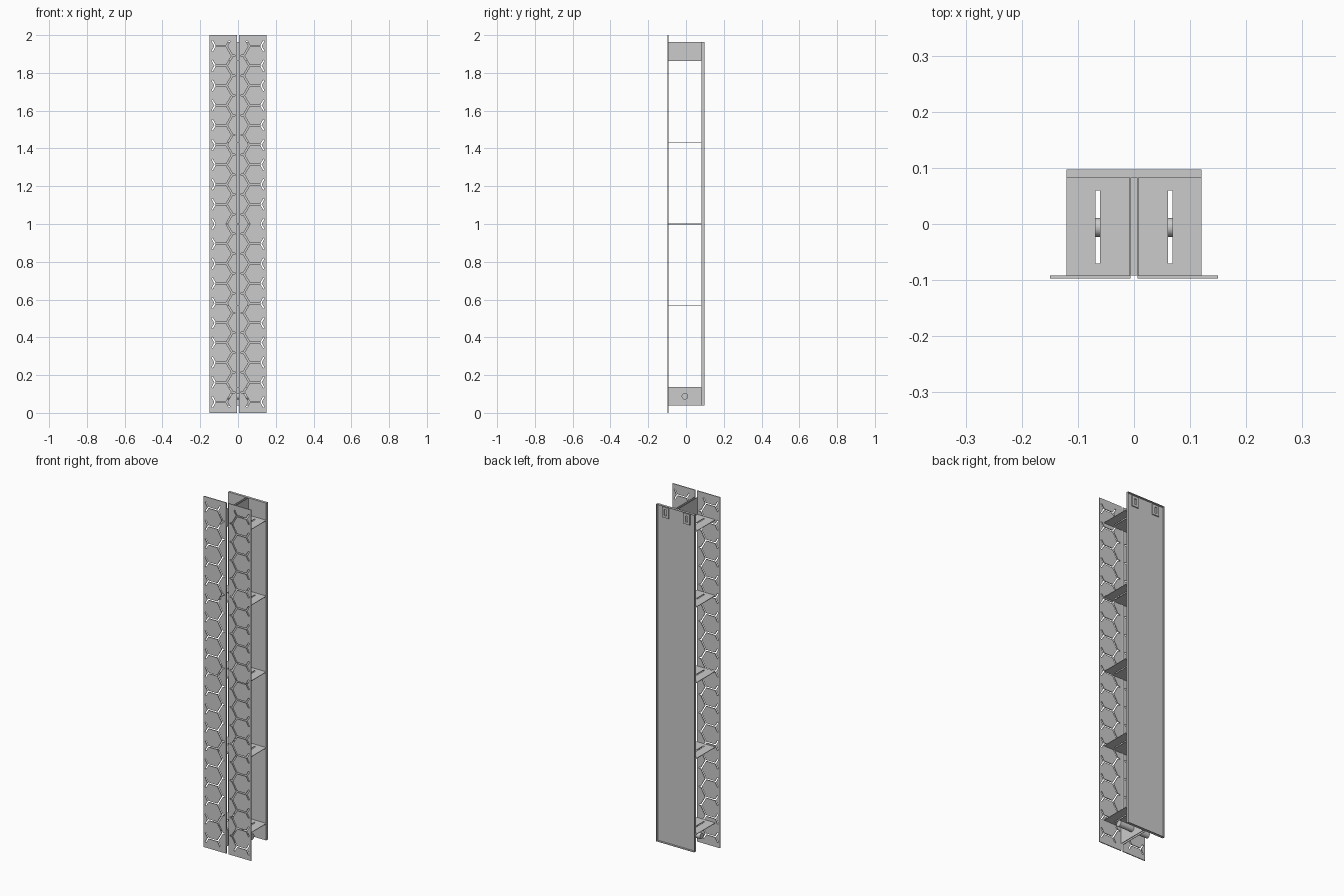
import bpy, bmesh, math
from mathutils import Matrix, Vector

if "Cube" in bpy.data.objects:
    bpy.data.objects.remove(bpy.data.objects["Cube"])


def box(name, x0, x1, y0, y1, z0, z1):
    bm = bmesh.new()
    bmesh.ops.create_cube(bm, size=1)
    for v in bm.verts:
        v.co = Vector(((x0 + x1) / 2 + v.co.x * (x1 - x0),
                       (y0 + y1) / 2 + v.co.y * (y1 - y0),
                       (z0 + z1) / 2 + v.co.z * (z1 - z0)))
    me = bpy.data.meshes.new(name)
    bm.to_mesh(me)
    bm.free()
    ob = bpy.data.objects.new(name, me)
    bpy.context.collection.objects.link(ob)
    return ob


def rect(x0, x1, y0, y1):
    return [(x0, y0), (x1, y0), (x1, y1), (x0, y1)]


def sheet(name, loops, thick, matrix):
    """Flat plate from an outline and its holes, turned into a clean mesh."""
    cu = bpy.data.curves.new(name + "_profile", 'CURVE')
    cu.dimensions = '2D'
    cu.fill_mode = 'BOTH'
    cu.extrude = thick / 2
    for pts in loops:
        sp = cu.splines.new('POLY')
        sp.points.add(len(pts) - 1)
        for p, (x, y) in zip(sp.points, pts):
            p.co = (x, y, 0, 1)
        sp.use_cyclic_u = True
    tmp = bpy.data.objects.new(name + "_tmp", cu)
    bpy.context.collection.objects.link(tmp)
    dg = bpy.context.evaluated_depsgraph_get()
    me = bpy.data.meshes.new_from_object(tmp.evaluated_get(dg))
    bpy.data.objects.remove(tmp)
    bm = bmesh.new()
    bm.from_mesh(me)
    bmesh.ops.remove_doubles(bm, verts=bm.verts, dist=1e-5)
    bmesh.ops.transform(bm, matrix=matrix, verts=bm.verts)
    bmesh.ops.recalc_face_normals(bm, faces=bm.faces)
    for f in bm.faces:
        f.smooth = False
    bm.to_mesh(me)
    bm.free()
    me.name = name
    ob = bpy.data.objects.new(name, me)
    bpy.context.collection.objects.link(ob)
    return ob


def upright(y):
    return Matrix.Translation((0, y, 0)) @ Matrix.Rotation(math.pi / 2, 4, 'X')


def slot_outline(edges, h):
    """Walk round a tree of centre lines and return the outline at distance h."""
    adj = {}
    for a, b in edges:
        adj.setdefault(a, []).append(b)
        adj.setdefault(b, []).append(a)
    ang = lambda p, q: math.atan2(q[1] - p[1], q[0] - p[0])
    out = []
    a, b = start = edges[0]
    while True:
        t = ang(b, a)
        others = [n for n in adj[b] if n != a]
        if not others:
            for s in (-1, 1):
                out.append((b[0] + h * math.cos(t + s * math.pi / 2),
                            b[1] + h * math.sin(t + s * math.pi / 2)))
            c = a
        else:
            sweep, c = min(((t - ang(b, n)) % (2 * math.pi), n) for n in others)
            r = h / math.sin(sweep / 2)
            out.append((b[0] + r * math.cos(t - sweep / 2),
                        b[1] + r * math.sin(t - sweep / 2)))
        a, b = b, c
        if (a, b) == start:
            return out


# honeycomb centre lines for one front panel
P = 0.1047
S = P / math.sqrt(3)
edges = []
node = lambda x, z: (round(x, 5), round(z, 5))
for k in range(-9, 10):
    z = 1 + k * P
    inner, outer = node(S, z), node(2 * S, z)
    edges.append((inner, outer))
    for s in (-1, 1):
        edges.append((outer, node(2 * S + 0.016, z + s * 0.0277)))
        if abs(k + s) > 9:
            edges.append((inner, node(S - 0.0162, z + s * 0.028)))
        else:
            edges.append((inner, node(S / 2, z + s * P / 2)))
    if k < 9:
        edges.append((node(S / 2, z + P / 2), node(0.016, z + P / 2)))
slots = slot_outline(edges, 0.0038)

# front panels with folded tabs at top and bottom
for side, s in (("left", -1), ("right", 1)):
    loops = [[(s * x, z) for x, z in loop] for loop in (rect(0.0065, 0.15, 0, 2), slots)]
    sheet("front_panel_" + side, loops, 0.005, upright(-0.0945))
    xs = sorted((s * 0.0055, s * 0.008))
    box("lower_tab_" + side, *xs, -0.092, 0.083, 0.04, 0.137)
    box("upper_tab_" + side, *xs, -0.092, 0.083, 1.864, 1.963)

# shelves with two slots each
shelf_loops = [rect(-0.12, 0.12, -0.092, 0.084),
               rect(-0.069, -0.061, -0.07, 0.06), rect(0.061, 0.069, -0.07, 0.06)]
for i in range(5):
    sheet(f"shelf_{i + 1}", shelf_loops, 0.003,
          Matrix.Translation((0, 0, 1 + (i - 2) * 0.432)))

# back tray: sheet with flanges turned backwards
Z0, Z1, T = 0.04, 1.963, 0.003
box("back_sheet", -0.12, 0.12, 0.083, 0.086, Z0, Z1)
for s in (-1, 1):
    xs = sorted((s * 0.12, s * (0.12 - T)))
    box("back_side_flange", *xs, 0.083, 0.097, Z0, Z1)
box("back_bottom_flange", -0.12, 0.12, 0.083, 0.097, Z0, Z0 + T)
box("back_top_flange", -0.12, 0.12, 0.083, 0.097, Z1 - T, Z1)

# hanging plates near the top of the tray
for s in (-1, 1):
    c = s * 0.067
    sheet("hanger_plate", [rect(c - 0.021, c + 0.021, 1.895, 1.955),
                           rect(c - 0.007, c + 0.007, 1.908, 1.942)],
          0.006, upright(0.089))

# cross tube through the lower tabs
bpy.ops.mesh.primitive_cylinder_add(vertices=32, radius=0.017, depth=0.19,
                                    location=(0, -0.006, 0.088),
                                    rotation=(0, math.pi / 2, 0))
bpy.context.object.name = "cross_tube"
bpy.ops.object.shade_smooth_by_angle(angle=math.radians(30))
